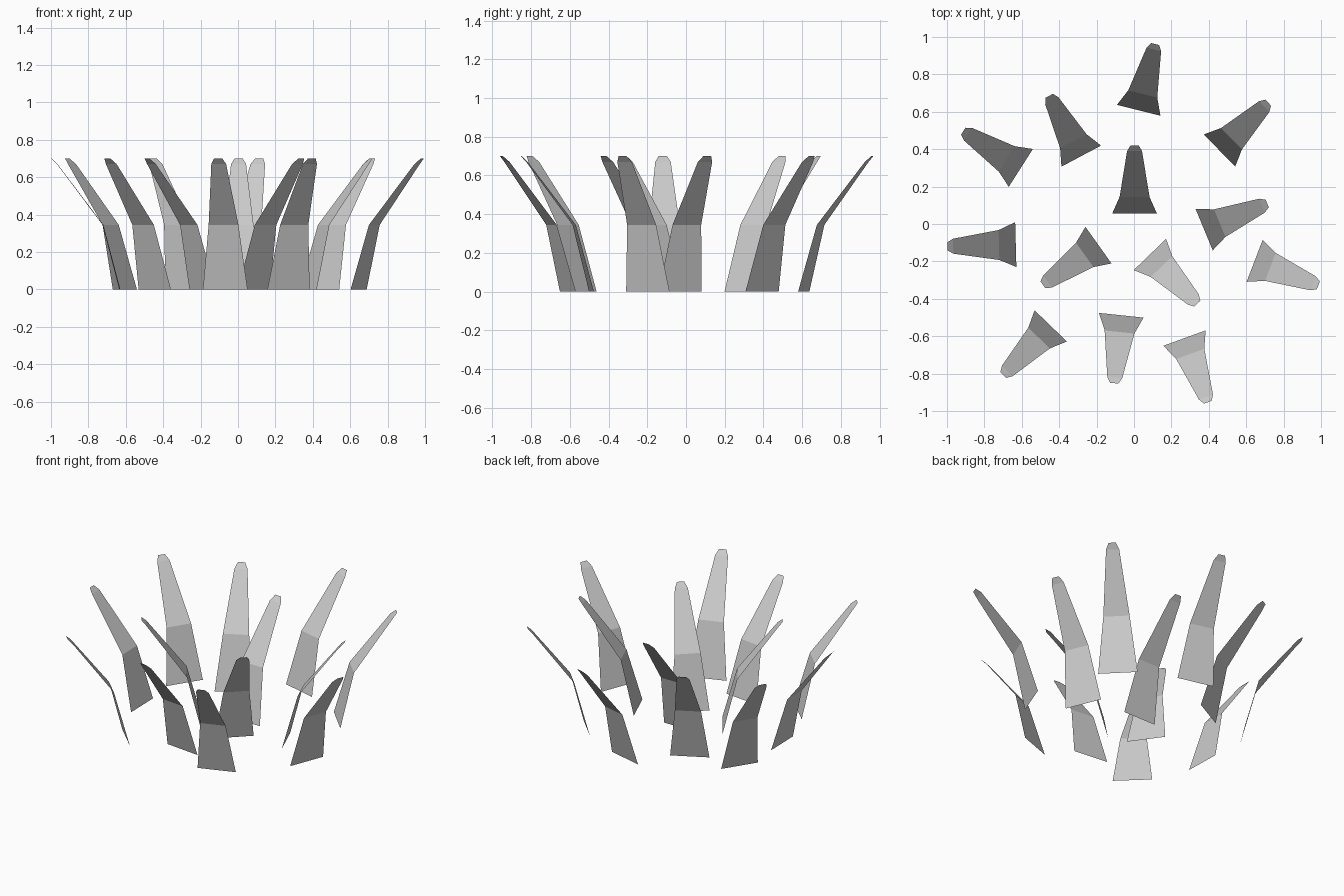
import bpy, math

if "Cube" in bpy.data.objects:
    bpy.data.objects.remove(bpy.data.objects["Cube"])

# Blade profile: outward lean, height, half width
PROFILE = [(0.0, 0.0, 0.12), (0.09, 0.345, 0.08), (0.335, 0.67, 0.04), (0.365, 0.70, 0.022)]

# Each blade: base centre x, y and lean direction in degrees
BLADES = [
    (0.025, 0.608, 76), (-0.282, 0.363, 118), (-0.605, 0.30, 147.5),
    (-0.632, -0.11, 181.5), (-0.19, -0.113, 215.5), (-0.445, -0.545, 226),
    (-0.068, -0.488, 264), (0.27, -0.61, 290), (0.085, -0.163, 314),
    (0.645, -0.197, 339), (0.375, -0.03, 22.5), (0.457, 0.393, 44.5),
    (0.003, 0.055, 90),
]

# Shared folded strip mesh
verts, faces = [], []
for lean, z, w in PROFILE:
    verts += [(lean, -w, z), (lean, w, z)]
for i in range(len(PROFILE) - 1):
    a = 2 * i
    faces.append((a, a + 1, a + 3, a + 2))
mesh = bpy.data.meshes.new("grass_blade")
mesh.from_pydata(verts, [], faces)
mesh.update()

# Scattered blades of the grass tuft
for i, (x, y, angle) in enumerate(BLADES, 1):
    blade = bpy.data.objects.new(f"grass_blade_{i}", mesh)
    blade.location = (x, y, 0)
    blade.rotation_euler = (0, 0, math.radians(angle))
    bpy.context.collection.objects.link(blade)
